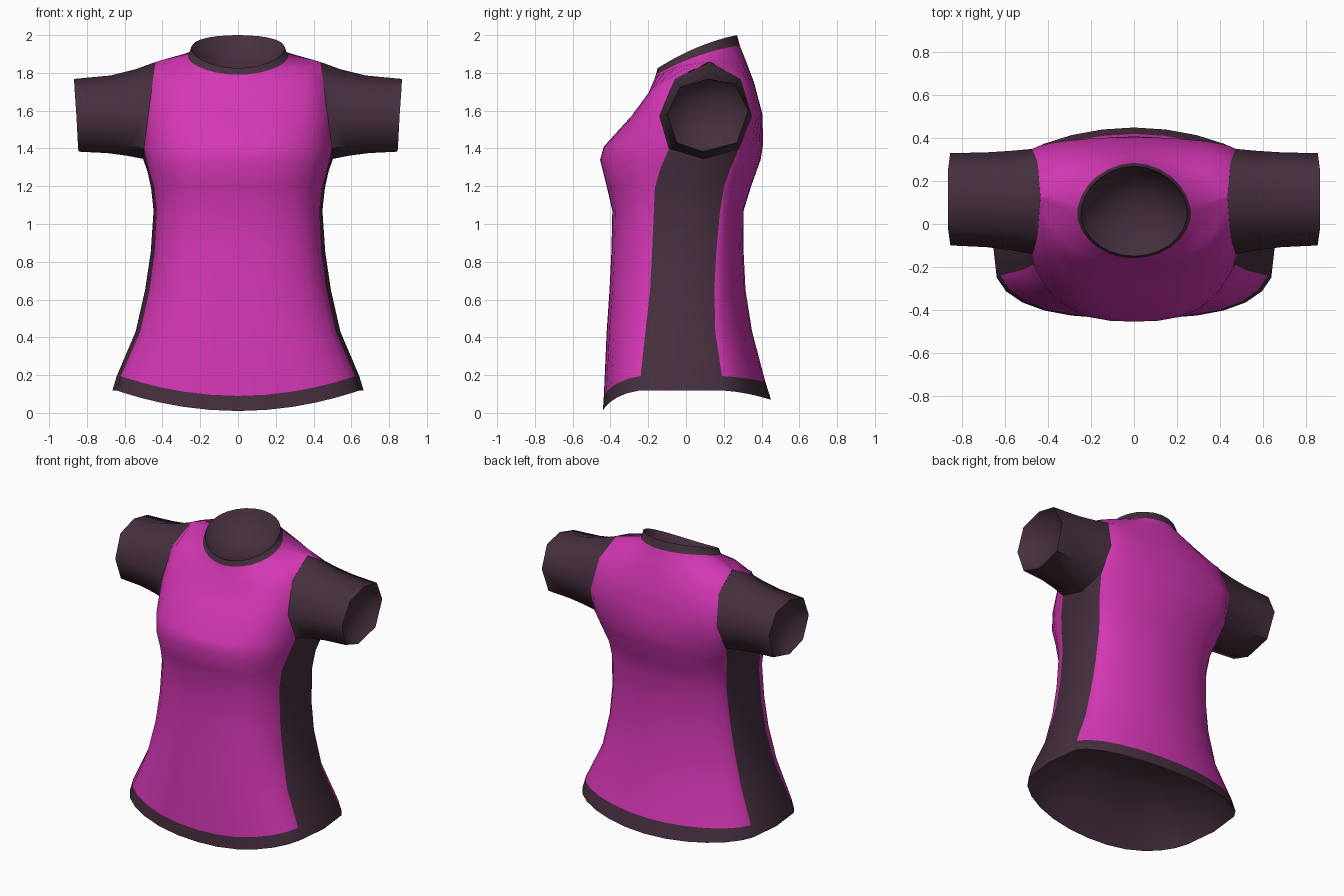
import bpy, bmesh, math
from mathutils import Vector

if "Cube" in bpy.data.objects:
    bpy.data.objects.remove(bpy.data.objects["Cube"])


def material(name, rgb):
    m = bpy.data.materials.new(name)
    m.diffuse_color = (*rgb, 1)
    m.use_nodes = True
    m.node_tree.nodes["Principled BSDF"].inputs["Base Color"].default_value = m.diffuse_color
    return m


MATS = [material("magenta cloth", (0.66, 0.038, 0.46)),
        material("dark plum cloth", (0.062, 0.029, 0.049))]


def finish(bm, name):
    """Turn a half mesh into a mirrored, smooth shaded object."""
    me = bpy.data.meshes.new(name)
    bm.to_mesh(me)
    bm.free()
    ob = bpy.data.objects.new(name, me)
    bpy.context.collection.objects.link(ob)
    for m in MATS:
        me.materials.append(m)
    mod = ob.modifiers.new("mirror", 'MIRROR')
    mod.use_clip = True
    mod.merge_threshold = 0.001
    bpy.ops.object.select_all(action='DESELECT')
    ob.select_set(True)
    bpy.context.view_layer.objects.active = ob
    bpy.ops.object.shade_smooth_by_angle(angle=math.radians(55))
    return ob


def hollow(bm, rim, tip, closed):
    """Dark recessed lining from a rim to a tip inside the shirt."""
    tip = Vector(tip)
    prev, n = rim, len(rim)
    for s, h in ((.85, .4), (.5, .8)):
        ring = []
        for v in rim:
            flat = v.co.lerp(tip, 1 - s)
            deep = v.co.lerp(tip, h)
            co = flat.copy()
            ax = 0 if closed else 2          # recess along x for cuffs, z otherwise
            co[ax] = deep[ax]
            ring.append(bm.verts.new(co))
        for i in range(n if closed else n - 1):
            j = (i + 1) % n
            bm.faces.new((prev[i], prev[j], ring[j], ring[i])).material_index = 1
        prev = ring
    c = bm.verts.new(tip)
    for i in range(n if closed else n - 1):
        bm.faces.new((prev[i], prev[(i + 1) % n], c)).material_index = 1


# Torso rings: front y, front z, back y, back z,
# side panel x, z, front y, back y, and full half width
RINGS = [
    (-.44, .01, .45, .07, .64, .118, -.25, .20, .665),
    (-.435, .09, .42, .165, .622, .195, -.24, .19, .642),
    (-.42, .43, .35, .43, .52, .43, -.215, .155, .542),
    (-.405, .65, .315, .65, .47, .65, -.19, .15, .492),
    (-.395, .85, .305, .85, .443, .85, -.18, .16, .462),
    (-.39, 1.07, .305, 1.07, .432, 1.07, -.17, .18, .447),
    (-.42, 1.2, .345, 1.2, .445, 1.19, -.165, .20, .46),
    (-.455, 1.34, .395, 1.34, .47, 1.28, -.14, .23, .48),
    (-.435, 1.41, .408, 1.42, .498, 1.40, -.09, .28, .503),
    (-.29, 1.57, .405, 1.58, .475, 1.57, -.14, .35, .475),
    (-.20, 1.69, .36, 1.75, .45, 1.768, -.06, .29, .45),
    (-.168, 1.765, .315, 1.87, .436, 1.858, .122, .128, .436),
    (-.16, 1.79, .285, 1.945, .262, 1.9, .02, .08, .265),
    (-.15, 1.825, .27, 2.0, .245, 1.94, .02, .08, .248),
]
N = 6            # segments from centre line to side panel
ARC = math.radians(80)


def quarter(y0, z0, x1, y1, z1, power):
    pts = []
    for i in range(N + 1):
        a = ARC * i / N
        u = math.sin(a) / math.sin(ARC)
        v = ((1 - math.cos(a)) / (1 - math.cos(ARC))) ** power
        pts.append((x1 * u, y0 + (y1 - y0) * v, z0 + (z1 - z0) * u * u))
    return pts


def half_ring(k, r):
    yf, zf, yb, zb, xp, zp, pf, pb, w = r
    front = quarter(yf, zf, xp, pf, zp, 1.3 if k < 12 else 1.0)
    back = quarter(yb, zb, xp, pb, zp, 0.95)
    mid = (w, (pf + pb) / 2, 1.345 if k == 8 else zp)
    pts = front + [mid] + back[::-1]
    if k >= 12:                           # collar lies in a nearly flat, tilted plane
        out = []
        for x, y, z in pts:
            t = (y - yf) / (yb - yf)
            out.append((x, y, zf + (zb - zf) * t + .09 * t * (1 - t)))
        pts = out
    return pts


# Torso with hem band, side panels and collar
bm = bmesh.new()
rows = [[bm.verts.new(p) for p in half_ring(k, r)] for k, r in enumerate(RINGS)]
for k in range(len(rows) - 1):
    a, b = rows[k], rows[k + 1]
    for i in range(len(a) - 1):
        side = i in (N, N + 1)
        if side and 8 <= k <= 10:
            continue                      # arm hole, covered by the sleeve
        f = bm.faces.new((a[i], a[i + 1], b[i + 1], b[i]))
        f.material_index = 1 if side and k < 8 or k == 0 or k >= 12 else 0
hollow(bm, rows[0][::-1], (0, 0, .40), False)
hollow(bm, rows[-1], (0, .06, 1.80), False)
finish(bm, "shirt_body")

# Sleeves: eight sided tubes from the arm hole to the cuff
ROOT = [(.436, .125, 1.858), (.45, -.06, 1.768), (.475, -.14, 1.57), (.498, -.09, 1.40),
        (.503, .095, 1.345), (.498, .28, 1.40), (.475, .35, 1.57), (.45, .29, 1.768)]
CUFF = [(.868, .12, 1.768), (.866, -.03, 1.725), (.856, -.10, 1.58), (.848, -.05, 1.43),
        (.845, .09, 1.383), (.848, .27, 1.43), (.857, .33, 1.60), (.866, .26, 1.74)]
bm = bmesh.new()
rows = []
for t in (0, .25, .55, 1):
    e = 1 - (1 - t) ** 2
    rows.append([bm.verts.new((p[0] + (q[0] - p[0]) * t,
                               p[1] + (q[1] - p[1]) * e,
                               p[2] + (q[2] - p[2]) * e)) for p, q in zip(ROOT, CUFF)])
for a, b in zip(rows, rows[1:]):
    for i in range(8):
        j = (i + 1) % 8
        bm.faces.new((a[i], a[j], b[j], b[i])).material_index = 1
hollow(bm, rows[-1], (.76, .11, 1.58), True)
finish(bm, "sleeves")
